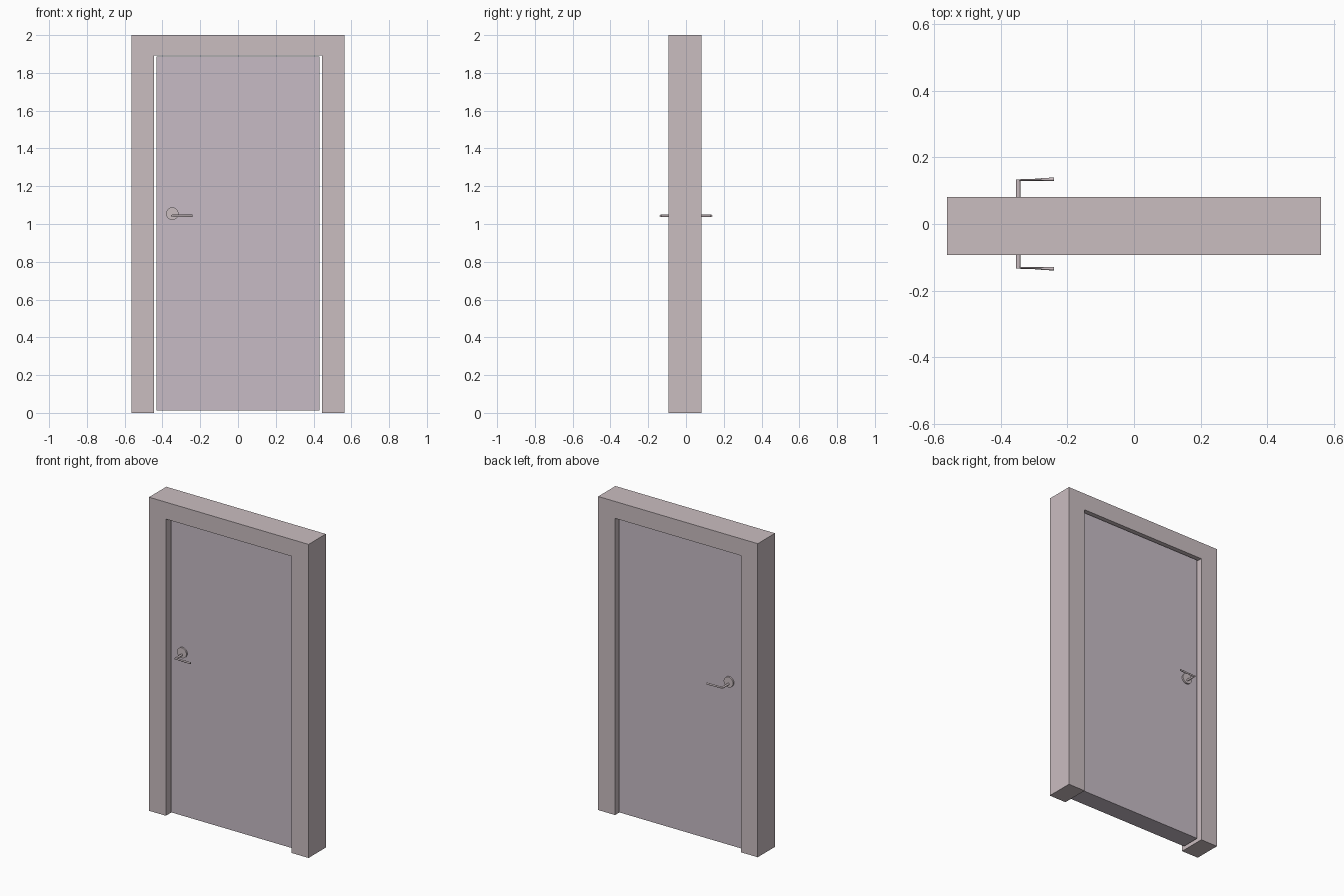
import bpy, bmesh, math
from mathutils import Matrix, Vector

if "Cube" in bpy.data.objects:
    bpy.data.objects.remove(bpy.data.objects["Cube"])


def material(name, rgb):
    m = bpy.data.materials.new(name)
    m.diffuse_color = (*rgb, 1)
    m.use_nodes = True
    m.node_tree.nodes["Principled BSDF"].inputs["Base Color"].default_value = m.diffuse_color
    return m


frame_mat = material("warm_grey", (0.59, 0.51, 0.53))
door_mat = material("mauve_grey", (0.57, 0.50, 0.56))


def add_object(name, bm, mat, smooth=False):
    bmesh.ops.recalc_face_normals(bm, faces=bm.faces)
    me = bpy.data.meshes.new(name)
    bm.to_mesh(me)
    bm.free()
    me.materials.append(mat)
    ob = bpy.data.objects.new(name, me)
    bpy.context.collection.objects.link(ob)
    if smooth:
        bpy.ops.object.select_all(action='DESELECT')
        ob.select_set(True)
        bpy.context.view_layer.objects.active = ob
        bpy.ops.object.shade_smooth_by_angle(angle=math.radians(40))
    return ob


def extrude_profile(name, points, y0, y1, mat):
    """Extrude an x-z outline from y0 to y1."""
    bm = bmesh.new()
    face = bm.faces.new([bm.verts.new((x, y0, z)) for x, z in points])
    moved = bmesh.ops.extrude_face_region(bm, geom=[face], use_keep_orig=True)["geom"]
    bmesh.ops.translate(bm, vec=(0, y1 - y0, 0),
                        verts=[v for v in moved if isinstance(v, bmesh.types.BMVert)])
    return add_object(name, bm, mat)


def disc(bm, x, z, radius, y0, y1, sides):
    """Cylinder running along y."""
    bmesh.ops.create_cone(
        bm, cap_ends=True, segments=sides, radius1=radius, radius2=radius, depth=abs(y1 - y0),
        matrix=Matrix.Translation((x, (y0 + y1) / 2, z)) @ Matrix.Rotation(math.pi / 2, 4, 'X'))


def loft(bm, sections, z, sides=16):
    """Skin elliptical sections (x, y, half depth, half height) along x."""
    rings = []
    for x, y, hy, hz in sections:
        angles = [math.tau * i / sides for i in range(sides)]
        rings.append([bm.verts.new((x, y + hy * math.cos(a), z + hz * math.sin(a))) for a in angles])
    for a, b in zip(rings, rings[1:]):
        for i in range(sides):
            j = (i + 1) % sides
            bm.faces.new((a[i], a[j], b[j], b[i]))
    bm.faces.new(rings[0])
    bm.faces.new(rings[-1])


# Frame: two jambs and a head in one piece, open at the bottom
W, IN, HEAD = 0.563, 0.444, 1.892
extrude_profile("door_frame", [(-W, 0), (-W, 2), (W, 2), (W, 0), (IN, 0), (IN, HEAD),
                               (-IN, HEAD), (-IN, 0)], -0.093, 0.081, frame_mat)

# Door leaf, set back inside the frame
D = 0.431
extrude_profile("door_leaf", [(-D, 0.013), (-D, 1.886), (D, 1.886), (D, 0.013)],
                -0.06, 0.06, door_mat)

# Handles on both faces
HX = -0.348
for side, s in (("front", -1), ("back", 1)):
    # Round backplate
    bm = bmesh.new()
    disc(bm, HX, 1.055, 0.033, s * 0.058, s * 0.070, 32)
    add_object(side + "_backplate", bm, frame_mat, smooth=True)

    # Spindle standing out from the door
    bm = bmesh.new()
    disc(bm, HX, 1.043, 0.0065, s * 0.058, s * 0.1345, 16)
    add_object(side + "_spindle", bm, frame_mat, smooth=True)

    # Lever, thin at the spindle and rounder at the tip
    bm = bmesh.new()
    loft(bm, [(HX, s * 0.1315, 0.003, 0.006), (-0.310, s * 0.1325, 0.0025, 0.006),
              (-0.275, s * 0.134, 0.004, 0.006), (-0.240, s * 0.1345, 0.0055, 0.006)], 1.043)
    add_object(side + "_lever", bm, frame_mat, smooth=True)
